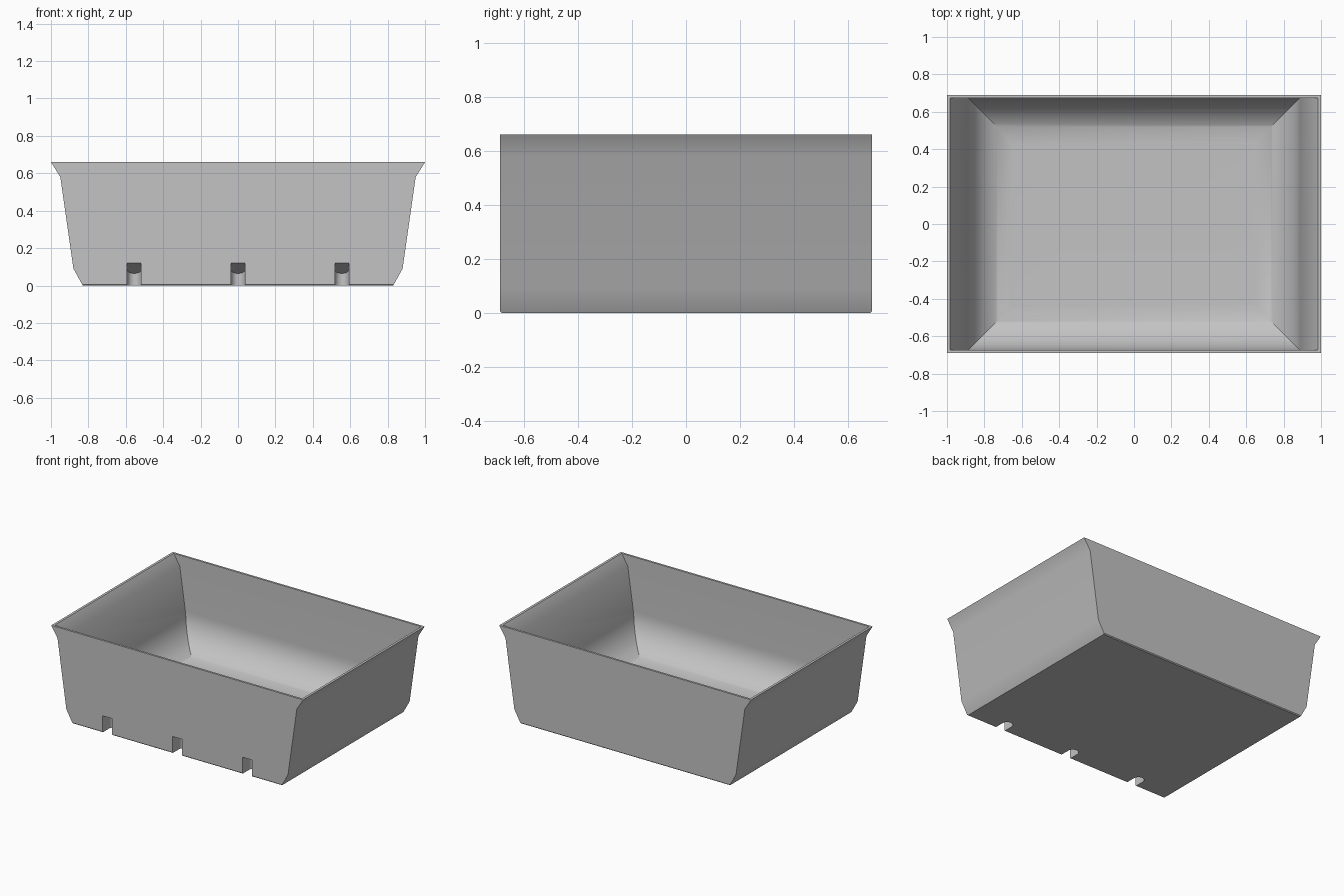
import bpy, bmesh, math
from mathutils import Vector

old = bpy.data.objects.get("Cube")
if old:
    bpy.data.objects.remove(old, do_unlink=True)

HEIGHT, HALF_DEPTH, WALL, FLOOR, FILLET = 0.66, 0.69, 0.015, 0.02, 0.25

grey = bpy.data.materials.new("plain grey")
grey.use_nodes = True
grey.diffuse_color = (0.55, 0.55, 0.55, 1)
grey.node_tree.nodes["Principled BSDF"].inputs["Base Color"].default_value = (0.55, 0.55, 0.55, 1)


def prism(name, outline, axis, start, end):
    """Extrude a closed 2D outline along x, y or z."""
    place = {"x": lambda a, b, t: (t, a, b),
             "y": lambda a, b, t: (a, t, b),
             "z": lambda a, b, t: (a, b, t)}[axis]
    bm = bmesh.new()
    face = bm.faces.new([bm.verts.new(place(a, b, start)) for a, b in outline])
    ext = bmesh.ops.extrude_face_region(bm, geom=[face])
    moved = [g for g in ext["geom"] if isinstance(g, bmesh.types.BMVert)]
    bmesh.ops.translate(bm, verts=moved, vec=place(0, 0, end - start))
    bmesh.ops.recalc_face_normals(bm, faces=bm.faces)
    mesh = bpy.data.meshes.new(name)
    bm.to_mesh(mesh)
    bm.free()
    mesh.materials.append(grey)
    obj = bpy.data.objects.new(name, mesh)
    bpy.context.collection.objects.link(obj)
    return obj


def mirrored(half):
    """Complete a right-hand profile, listed from bottom to top."""
    return half + [(-a, b) for a, b in reversed(half)]


def combine(target, tool, operation):
    """Apply a boolean and discard the tool."""
    tool.hide_render = True
    mod = target.modifiers.new("cut", "BOOLEAN")
    mod.operation, mod.solver, mod.object = operation, "EXACT", tool
    bpy.context.view_layer.objects.active = target
    bpy.ops.object.modifier_apply(modifier=mod.name)
    bpy.data.objects.remove(tool, do_unlink=True)


def floor_fillet(bottom_x, lean, steps=20):
    """Arc from the floor up to a wall leaning outward by the given angle."""
    turn = math.pi / 2 - lean
    centre = Vector((bottom_x - FILLET * math.tan(turn / 2), FLOOR + FILLET))
    return [(centre.x + FILLET * math.sin(turn * i / steps),
             centre.y - FILLET * math.cos(turn * i / steps)) for i in range(steps + 1)]


# Outer body: flared side profile run from front to back
body = prism("storage_bin",
             mirrored([(0.83, 0), (0.88, 0.09), (0.95, 0.58), (1.0, HEIGHT)]),
             "y", -HALF_DEPTH, HALF_DEPTH)

# Tiny chamfer along the bottom front and back edges
bm = bmesh.new()
bm.from_mesh(body.data)
edges = [e for e in bm.edges if all(v.co.z < 0.001 for v in e.verts)
         and abs(e.verts[0].co.y - e.verts[1].co.y) < 0.001]
bmesh.ops.bevel(bm, geom=edges, offset=0.006, segments=1, affect="EDGES")
bm.to_mesh(body.data)
bm.free()

# Cavity: leaning side walls crossed with upright end walls, both filleted
lean = math.atan2(0.07, 0.49)
side_half = floor_fillet(0.855, lean) + [(0.935, 0.58), (0.983, HEIGHT), (0.983, 0.8)]
inner = HALF_DEPTH - WALL
end_half = floor_fillet(inner, 0) + [(inner, 0.9)]
cavity = prism("cavity_cutter", mirrored(side_half), "y", -1, 1)
combine(cavity, prism("cavity_ends", mirrored(end_half), "x", -1.2, 1.2), "INTERSECT")
combine(body, cavity, "DIFFERENCE")

# Three round-backed notches with sloping roofs in the lower front edge
radius, depth = 0.0375, 0.11
for x in (-0.555, 0, 0.555):
    back = -HALF_DEPTH + depth - radius
    outline = [(x - radius, -0.8), (x + radius, -0.8)]
    outline += [(x + radius * math.cos(math.pi * i / 16),
                 back + radius * math.sin(math.pi * i / 16)) for i in range(17)]
    notch = prism("notch_cutter", outline, "z", -0.1, 0.2)
    for v in notch.data.vertices:
        if v.co.z > 0:
            v.co.z = 0.12 - 0.5 * (v.co.y + HALF_DEPTH)
    combine(body, notch, "DIFFERENCE")

bpy.ops.object.select_all(action="DESELECT")
body.select_set(True)
bpy.context.view_layer.objects.active = body
bpy.ops.object.shade_smooth_by_angle(angle=math.radians(30))
